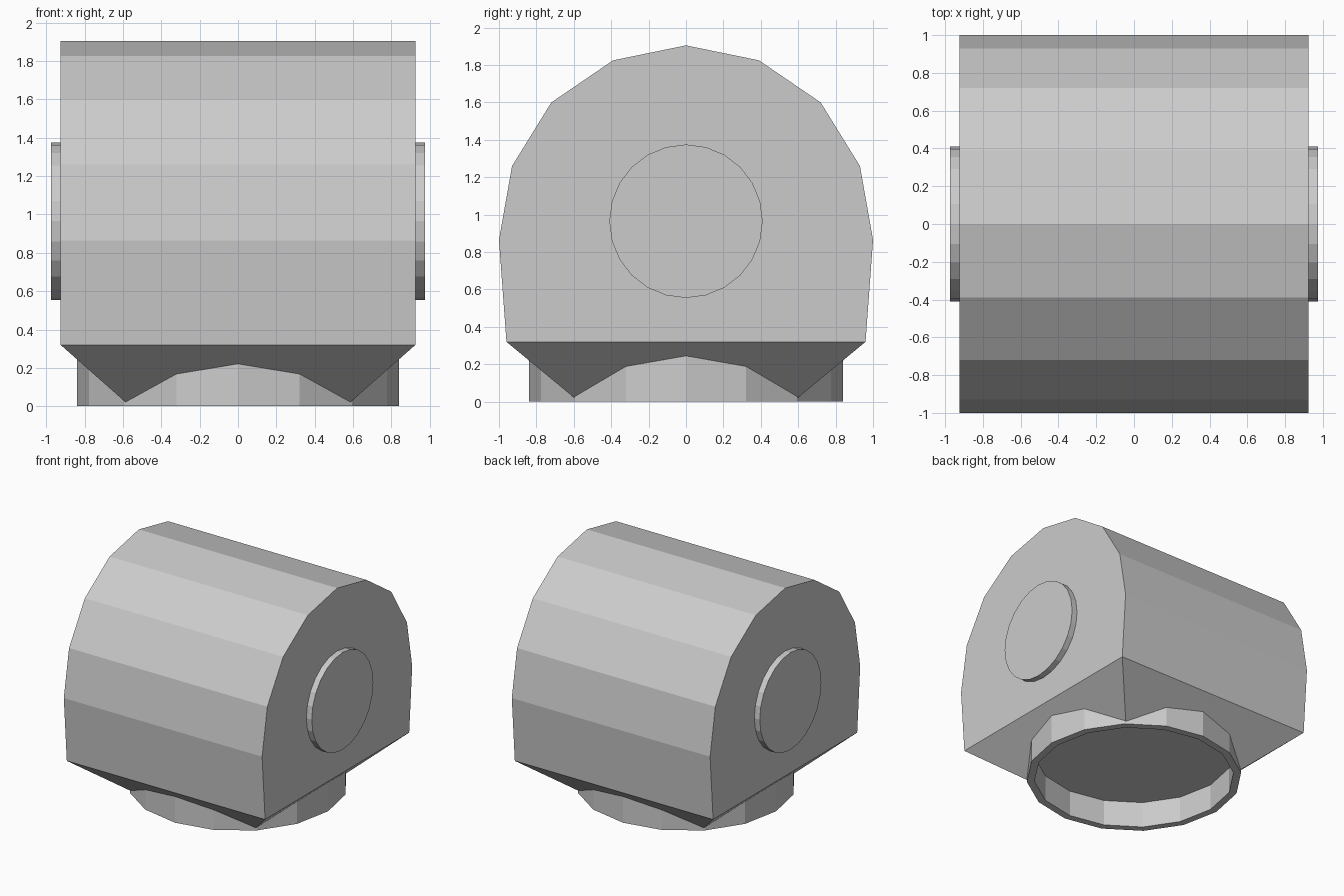
import bpy, bmesh
from math import pi

if "Cube" in bpy.data.objects:
    bpy.data.objects.remove(bpy.data.objects["Cube"])


def cylinder(name, sides, radius, depth, location, rotation=(0, 0, 0)):
    bpy.ops.mesh.primitive_cylinder_add(vertices=sides, radius=radius, depth=depth,
                                        location=location, rotation=rotation)
    obj = bpy.context.object
    obj.name = name
    return obj


def hollow(obj, cutter):
    mod = obj.modifiers.new("hollow", 'BOOLEAN')
    mod.operation = 'DIFFERENCE'
    mod.solver = 'EXACT'
    mod.object = cutter


# Domed body: half profile (y, z) mirrored and extruded along x
half = [(0.96, 0.32), (1.0, 0.865), (0.93, 1.26), (0.72, 1.60), (0.39, 1.825)]
profile = half + [(0, 1.905)] + [(-y, z) for y, z in reversed(half)]
HALF_X = 0.925
bm = bmesh.new()
right = [bm.verts.new((HALF_X, y, z)) for y, z in profile]
left = [bm.verts.new((-HALF_X, y, z)) for y, z in profile]
bm.faces.new(right)
bm.faces.new(left[::-1])
for i in range(len(profile) - 1):
    bm.faces.new((right[i], left[i], left[i + 1], right[i + 1]))

# Tapered underside
rim = [right[0], left[0], left[-1], right[-1]]
base = [bm.verts.new((x, y, 0.02)) for x, y in
        [(0.585, 0.597), (-0.585, 0.597), (-0.585, -0.597), (0.585, -0.597)]]
for i in range(4):
    j = (i + 1) % 4
    bm.faces.new((rim[i], rim[j], base[j], base[i]))
bm.faces.new(base)
bmesh.ops.recalc_face_normals(bm, faces=bm.faces)
mesh = bpy.data.meshes.new("body")
bm.to_mesh(mesh)
bm.free()
body = bpy.data.objects.new("body", mesh)
bpy.context.collection.objects.link(body)

# Neck ring, with the socket cut into it and the underside
neck = cylinder("neck_ring", 16, 0.84, 0.30, (0, 0, 0.15))
socket = cylinder("socket_cutter", 16, 0.78, 0.42, (0, 0, 0.01))
socket.hide_render = True
socket.display_type = 'WIRE'
hollow(body, socket)
hollow(neck, socket)

# Raised round side caps
for side, name in ((1, "right_cap"), (-1, "left_cap")):
    cylinder(name, 24, 0.41, 0.10, (side * 0.925, 0, 0.965), (0, pi / 2, 0))
